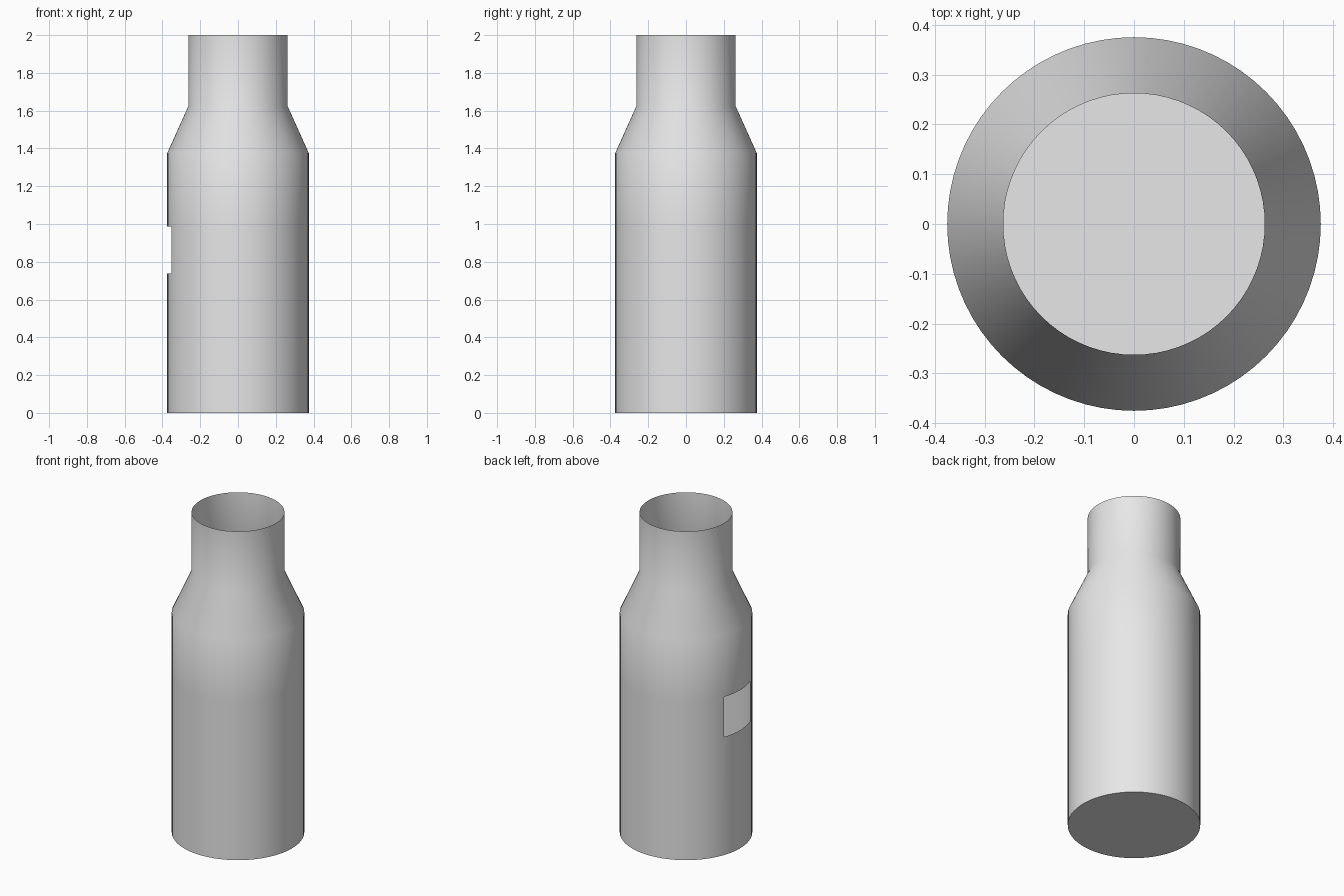
import bpy, bmesh, math

cube = bpy.data.objects.get("Cube")
if cube:
    bpy.data.objects.remove(cube, do_unlink=True)

SEGMENTS = 72
BODY_R, NECK_R = 0.375, 0.2625
WINDOW_LOW, WINDOW_HIGH = 0.7375, 0.9875
WINDOW_HALF_ANGLE = math.radians(20)

# Outline from base to open mouth: (radius, height)
profile = [(BODY_R, 0), (BODY_R, WINDOW_LOW), (BODY_R, WINDOW_HIGH),
           (BODY_R, 1.375), (NECK_R, 1.625), (NECK_R, 2)]

grey = bpy.data.materials.new("light grey")
grey.use_nodes = True
grey.diffuse_color = (0.8, 0.8, 0.8, 1)
grey.node_tree.nodes["Principled BSDF"].inputs["Base Color"].default_value = grey.diffuse_color


def ring(bm, radius, height):
    angles = [math.tau * i / SEGMENTS for i in range(SEGMENTS)]
    return [bm.verts.new((radius * math.cos(a), radius * math.sin(a), height)) for a in angles]


def in_window(face):
    c = face.calc_center_median()
    off_axis = abs(math.atan2(c.y, -c.x))
    return WINDOW_LOW < c.z < WINDOW_HIGH and off_axis < WINDOW_HALF_ANGLE


# Thin-walled bottle with a closed base and an open mouth
bm = bmesh.new()
rings = [ring(bm, r, z) for r, z in profile]
for low, high in zip(rings, rings[1:]):
    for i in range(SEGMENTS):
        j = (i + 1) % SEGMENTS
        bm.faces.new((low[i], low[j], high[j], high[i]))
bm.faces.new(list(reversed(rings[0])))

# Window opening on the right side of the body
bmesh.ops.delete(bm, geom=[f for f in bm.faces if in_window(f)], context='FACES')

mesh = bpy.data.meshes.new("bottle_shell")
bm.to_mesh(mesh)
bm.free()
mesh.materials.append(grey)
bottle = bpy.data.objects.new("bottle_shell", mesh)
bpy.context.collection.objects.link(bottle)

# Smooth walls, sharp base rim
bpy.ops.object.select_all(action='DESELECT')
bottle.select_set(True)
bpy.context.view_layer.objects.active = bottle
bpy.ops.object.shade_smooth_by_angle(angle=math.radians(30))
